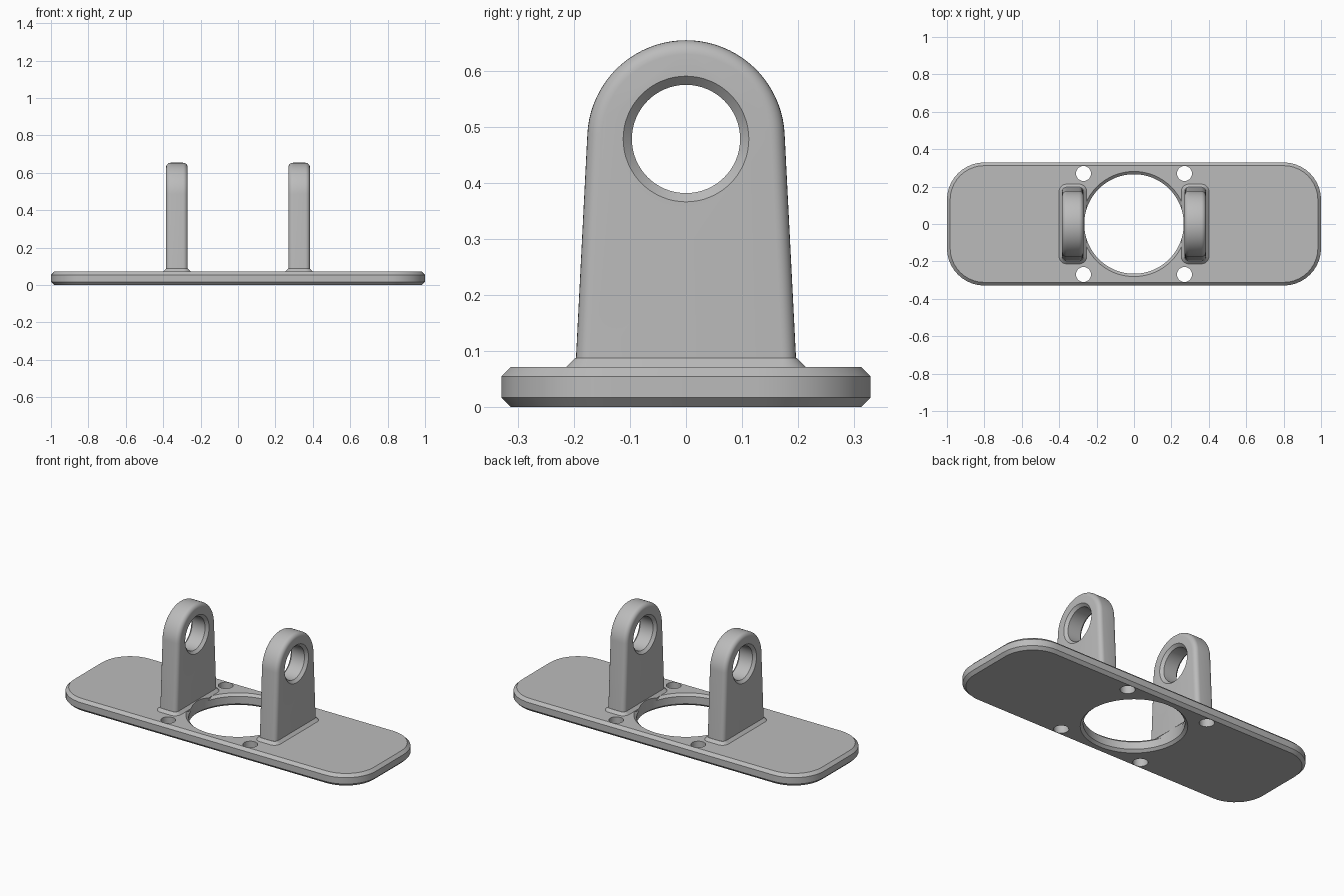
import bpy
import math

cube = bpy.data.objects.get("Cube")
if cube:
    bpy.data.objects.remove(cube)

grey = bpy.data.materials.new("plain_grey")
grey.use_nodes = True
grey.diffuse_color = (0.5, 0.5, 0.5, 1)
grey.node_tree.nodes["Principled BSDF"].inputs["Base Color"].default_value = (0.5, 0.5, 0.5, 1)

PLATE_TOP = 0.072
LUG_X = 0.327
LUG_HALF = 0.058
EYE_Z = 0.478


def loft(name, loops):
    """Closed solid through a stack of matching loops, capped at both ends."""
    n = len(loops[0])
    verts = [p for loop in loops for p in loop]
    faces = [(k * n + i, k * n + (i + 1) % n, (k + 1) * n + (i + 1) % n, (k + 1) * n + i)
             for k in range(len(loops) - 1) for i in range(n)]
    faces += [tuple(reversed(range(n))), tuple(range(len(verts) - n, len(verts)))]
    mesh = bpy.data.meshes.new(name)
    mesh.from_pydata(verts, [], faces)
    mesh.materials.append(grey)
    obj = bpy.data.objects.new(name, mesh)
    bpy.context.collection.objects.link(obj)
    return obj


def rounded_rect(hx, hy, r, z, cx=0, steps=10):
    pts = []
    for q, (sx, sy) in enumerate(((1, 1), (-1, 1), (-1, -1), (1, -1))):
        for i in range(steps + 1):
            a = math.pi / 2 * (q + i / steps)
            pts.append((cx + sx * (hx - r) + r * math.cos(a),
                        sy * (hy - r) + r * math.sin(a), z))
    return pts


def ring(r, n):
    return [(r * math.cos(2 * math.pi * i / n), r * math.sin(2 * math.pi * i / n)) for i in range(n)]


def shaft(name, stations, cx=0, cy=0, n=96):
    """Upright round cutter through (radius, z) stations."""
    return loft(name, [[(cx + u, cy + v, z) for u, v in ring(r, n)] for r, z in stations])


def select(obj):
    bpy.ops.object.select_all(action="DESELECT")
    obj.select_set(True)
    bpy.context.view_layer.objects.active = obj


def cut(obj, cutter):
    select(obj)
    mod = obj.modifiers.new("cut", "BOOLEAN")
    mod.operation = "DIFFERENCE"
    mod.solver = "EXACT"
    mod.object = cutter
    bpy.ops.object.modifier_apply(modifier=mod.name)
    bpy.data.objects.remove(cutter)


def smooth(obj):
    select(obj)
    bpy.ops.object.shade_smooth_by_angle(angle=math.radians(30))


# Chamfered base plate
c = 0.017
base = loft("base_plate", [
    rounded_rect(1 - c, 0.329 - c, 0.2 - c, 0),
    rounded_rect(1, 0.329, 0.2, c),
    rounded_rect(1, 0.329, 0.2, PLATE_TOP - c),
    rounded_rect(1 - c, 0.329 - c, 0.2 - c, PLATE_TOP)])

# Central opening with chamfered rims, and four screw holes
cut(base, shaft("opening_cutter", [(0.296, -0.014), (0.266, 0.014),
                                   (0.266, PLATE_TOP - 0.014), (0.296, PLATE_TOP + 0.014)]))
for sx in (-1, 1):
    for sy in (-1, 1):
        cut(base, shaft("screw_cutter", [(0.04, -0.1), (0.04, 0.2)], sx * 0.27, sy * 0.27, 40))
smooth(base)


# Upright lugs with rounded edges and a chamfered eye
def lug_outline(x, inset):
    r = 0.176 - inset
    half = 0.198 - inset
    tilt = math.radians(3)
    pts = [(x, -half, 0.05), (x, half, 0.05)]
    steps = 40
    for i in range(steps + 1):
        a = tilt + (math.pi - 2 * tilt) * i / steps
        pts.append((x, r * math.cos(a), EYE_Z + r * math.sin(a)))
    return pts


def build_lug(side, label):
    cx = side * LUG_X
    edge = 0.025
    quarter = [math.pi / 2 * i / 6 for i in range(7)]
    lower = [(-LUG_HALF + edge * (1 - math.sin(a)), edge * (1 - math.cos(a)))
             for a in reversed(quarter)]
    stations = lower + [(-dx, d) for dx, d in reversed(lower)]
    lug = loft(label + "_lug", [lug_outline(cx + dx, d) for dx, d in stations])
    eye = [(-0.078, 0.132), (-0.0425, 0.0965), (0.0425, 0.0965), (0.078, 0.132)]
    cut(lug, loft("eye_cutter", [[(cx + dx, u, EYE_Z + v) for u, v in ring(r, 64)]
                                 for dx, r in eye]))
    smooth(lug)

    # Sloped foot where the lug meets the plate
    w, d, f = LUG_HALF, 0.197, 0.016
    foot = loft(label + "_lug_foot", [
        rounded_rect(w + f, d + f, 0.04, 0.055, cx),
        rounded_rect(w + f, d + f, 0.04, PLATE_TOP, cx),
        rounded_rect(w, d, 0.025, PLATE_TOP + f, cx)])
    cut(foot, shaft("foot_cutter", [(0.266, -0.1), (0.266, 0.2)]))
    smooth(foot)


build_lug(1, "left")
build_lug(-1, "right")
